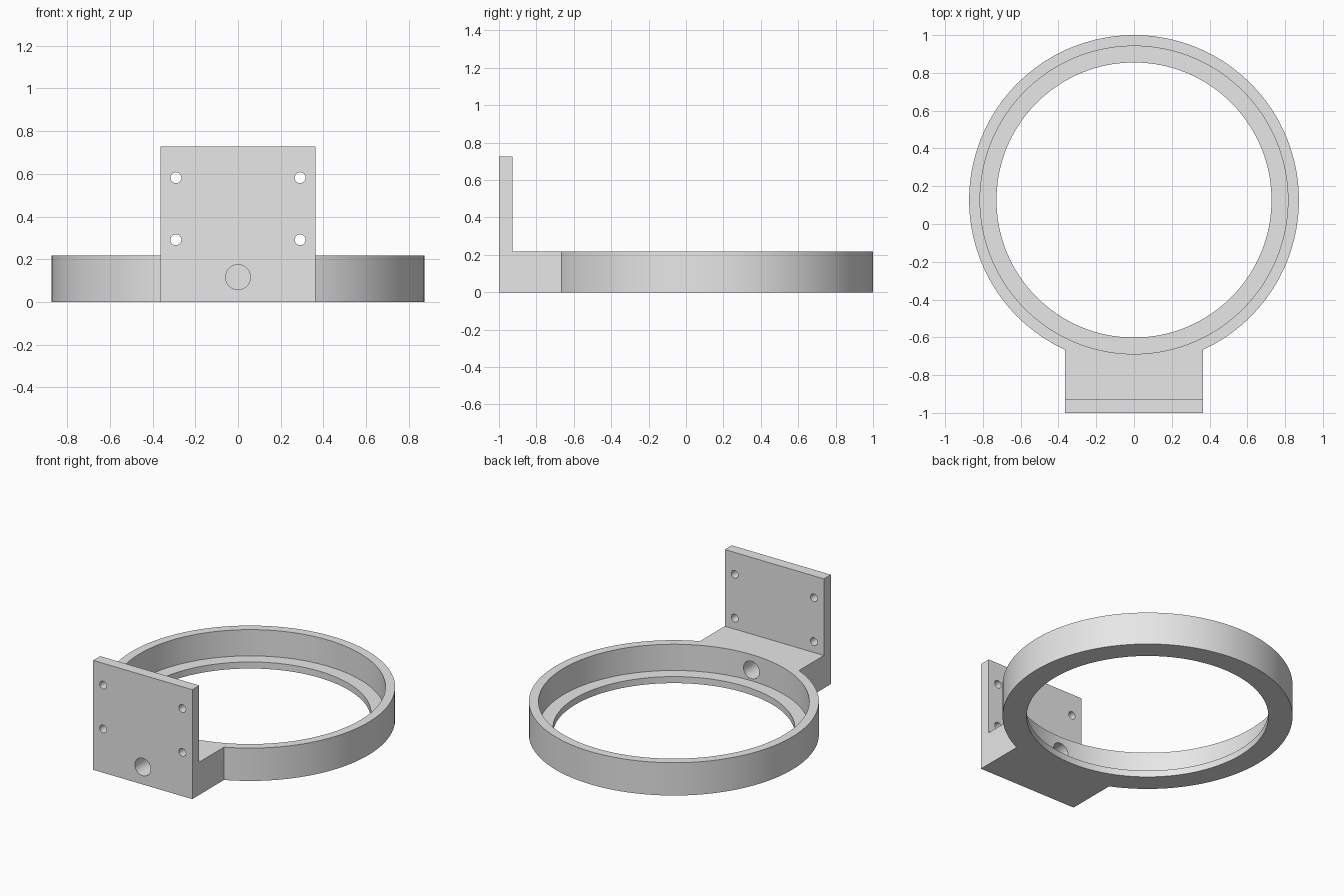
import bpy, bmesh, math
from mathutils import Matrix

old = bpy.data.objects.get("Cube")
if old:
    bpy.data.objects.remove(old, do_unlink=True)

RING_Y = 0.127
RING_H = 0.218
HALF_W = 0.364
FRONT = -1.0
PLATE_BACK = -0.927
PLATE_TOP = 0.727

grey = bpy.data.materials.new("plain grey")
grey.use_nodes = True
grey.diffuse_color = (0.8, 0.8, 0.8, 1)
grey.node_tree.nodes["Principled BSDF"].inputs["Base Color"].default_value = (0.8, 0.8, 0.8, 1)


def make_object(name, bm):
    bmesh.ops.recalc_face_normals(bm, faces=bm.faces)
    mesh = bpy.data.meshes.new(name)
    bm.to_mesh(mesh)
    bm.free()
    mesh.materials.append(grey)
    obj = bpy.data.objects.new(name, mesh)
    bpy.context.collection.objects.link(obj)
    return obj


def cylinder(name, radius, depth, centre, segments, along_y=False):
    bm = bmesh.new()
    turn = Matrix.Rotation(math.pi / 2, 4, "X") if along_y else Matrix()
    bmesh.ops.create_cone(bm, cap_ends=True, segments=segments, radius1=radius,
                          radius2=radius, depth=depth,
                          matrix=Matrix.Translation(centre) @ turn)
    return make_object(name, bm)


def combine(target, other, operation):
    """Apply a boolean to the target and discard the helper."""
    mod = target.modifiers.new(operation.lower(), "BOOLEAN")
    mod.operation = operation
    mod.solver = "EXACT"
    mod.object = other
    bpy.context.view_layer.objects.active = target
    bpy.ops.object.modifier_apply(modifier=mod.name)
    bpy.data.objects.remove(other, do_unlink=True)


# Solid disc for the ring
holder = cylinder("ring_holder", 0.873, RING_H, (0, RING_Y, RING_H / 2), 160)

# L-shaped bracket: neck block with an upright plate
bm = bmesh.new()
profile = [(FRONT, 0), (-0.4, 0), (-0.4, RING_H), (PLATE_BACK, RING_H),
           (PLATE_BACK, PLATE_TOP), (FRONT, PLATE_TOP)]
face = bm.faces.new([bm.verts.new((-HALF_W, y, z)) for y, z in profile])
side = bmesh.ops.extrude_face_region(bm, geom=[face])["geom"]
bmesh.ops.translate(bm, vec=(2 * HALF_W, 0, 0),
                    verts=[v for v in side if isinstance(v, bmesh.types.BMVert)])
combine(holder, make_object("bracket", bm), "UNION")

# Through opening and the wider bore that leaves a lip at the bottom
combine(holder, cylinder("opening", 0.728, 1, (0, RING_Y, 0), 160), "DIFFERENCE")
combine(holder, cylinder("bore", 0.815, 1, (0, RING_Y, 0.5436), 160), "DIFFERENCE")

# Cable hole through the neck into the bore
combine(holder, cylinder("cable_hole", 0.058, 0.7, (0, -0.9, 0.116), 48, True), "DIFFERENCE")

# Four screw holes in the plate
for x in (-0.291, 0.291):
    for z in (0.291, 0.582):
        combine(holder, cylinder("screw_hole", 0.0255, 0.3, (x, -0.96, z), 32, True), "DIFFERENCE")

# Smooth curved walls with sharp edges
bpy.ops.object.select_all(action="DESELECT")
holder.select_set(True)
bpy.context.view_layer.objects.active = holder
bpy.ops.object.shade_smooth_by_angle(angle=math.radians(30))
